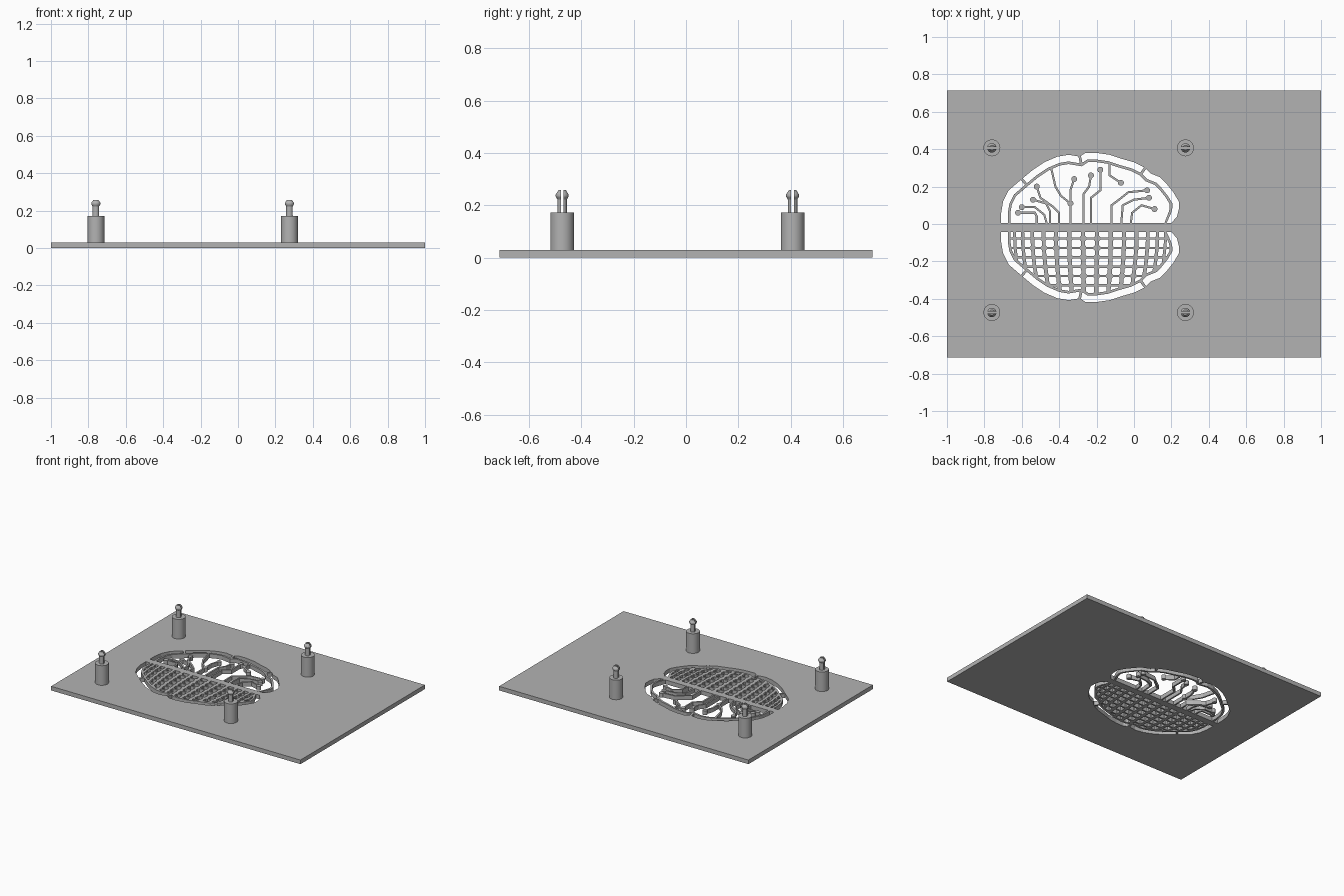
import bpy, bmesh, math, random
from mathutils import Vector

random.seed(3)
if "Cube" in bpy.data.objects:
    bpy.data.objects.remove(bpy.data.objects["Cube"])

grey = bpy.data.materials.new("plain_grey")
grey.use_nodes = True
grey.diffuse_color = (0.45, 0.45, 0.45, 1)
grey.node_tree.nodes["Principled BSDF"].inputs["Base Color"].default_value = (0.45, 0.45, 0.45, 1)

THICK = 0.035
PLATE_TOP = 0.03
EDGE = 0.005      # upper side of the cross bar
MIRROR = -0.037   # y -> MIRROR - y gives the lower half


def finish(name, bm):
    bmesh.ops.recalc_face_normals(bm, faces=bm.faces)
    mesh = bpy.data.meshes.new(name)
    bm.to_mesh(mesh)
    bm.free()
    mesh.materials.append(grey)
    ob = bpy.data.objects.new(name, mesh)
    bpy.context.collection.objects.link(ob)
    return ob


def prism(bm, pts, low, high):
    face = bm.faces.new([bm.verts.new((p[0], p[1], low)) for p in pts])
    moved = bmesh.ops.extrude_face_region(bm, geom=[face], use_keep_orig=True)["geom"]
    bmesh.ops.translate(bm, vec=(0, 0, high - low),
                        verts=[v for v in moved if isinstance(v, bmesh.types.BMVert)])


def offset(pts, dist):
    """Shift an open path to its right-hand side, mitring the corners."""
    out = []
    for i, p in enumerate(pts):
        a = (p - pts[i - 1]).normalized() if i else None
        b = (pts[i + 1] - p).normalized() if i < len(pts) - 1 else None
        a, b = a or b, b or a
        t = (a + b).normalized()
        out.append(p + Vector((t.y, -t.x)) * dist / max(0.6, t.dot(a)))
    return out


def band(bm, pts, width):
    prism(bm, offset(pts, width / 2) + offset(pts, -width / 2)[::-1], -0.1, 0.13)


def disc(bm, p, r, sides=12):
    prism(bm, [(p[0] + r * math.cos(math.tau * (k + .5) / sides),
                p[1] + r * math.sin(math.tau * (k + .5) / sides)) for k in range(sides)], -0.1, 0.13)


def subtract(ob, cutter):
    cutter.hide_render = True
    mod = ob.modifiers.new("cut", 'BOOLEAN')
    mod.operation, mod.solver, mod.use_self = 'DIFFERENCE', 'EXACT', True
    mod.object = cutter
    bpy.context.view_layer.objects.active = ob
    bpy.ops.object.modifier_apply(modifier=mod.name)
    bpy.data.objects.remove(cutter)


def path(coords):
    return [Vector(c) / 100 for c in coords]


def flip(pts):
    return [Vector((p.x, MIRROR - p.y)) for p in pts]


def same(pts):
    return pts


# Outline of the upper half, left to right
outline = path([(-71, .5), (-71, 6), (-70, 12), (-67, 18), (-60, 24), (-54, 29), (-48, 33),
                (-41, 36), (-35, 37), (-29, 36), (-26, 38), (-20, 38), (-13, 37), (-7, 35),
                (0, 33), (6, 30), (9, 27), (14, 25), (17, 22), (21, 17), (24, 12), (24, 8),
                (23, 4), (20, .5)])
slot_inner = offset(outline, THICK)
chamber = offset(outline, THICK + 0.014)
for line in (slot_inner, chamber):
    line[0].y = line[-1].y = EDGE

# Base plate
bm = bmesh.new()
prism(bm, [(-1, -.713), (1, -.713), (1, .713), (-1, .713)], 0, PLATE_TOP)
plate = finish("base_plate", bm)

# Outer slots, interrupted by small tabs
slots, tabs = bmesh.new(), bmesh.new()
outer, inner = offset(outline, -0.015), offset(outline, THICK + 0.012)
for side in (same, flip):
    prism(slots, side(outline + slot_inner[::-1]), -0.05, 0.08)
    for i in (4, 9, 15):
        band(tabs, side([outer[i], inner[i]]), 0.014)
slot_cutter = finish("slot_cutter", slots)
subtract(slot_cutter, finish("tab_keeper", tabs))
subtract(plate, slot_cutter)

# Upper chamber: branching traces ending in round pads
traces = [
    [(-62, 6), (-53, 6), (-52, 4), (-52, -2)],
    [(-60, 9), (-53, 9), (-48, 5), (-46, -2)],
    [(-54, 13), (-47, 11), (-45, 7), (-45, -2)],
    [(-52, 20), (-50, 14), (-43, 9), (-40, 6), (-40, -2)],
    [(-34, 11), (-34, 18), (-32, 24)],
    [(-23, 26), (-24, 20), (-27, 16), (-27, -2)],
    [(-18, 29), (-18, 18), (-23, 14), (-23, -2)],
    [(-7, 22), (-13, 26), (-13, 36)],
    [(7, 18), (-3, 17), (-8, 13), (-12, 10), (-12, -2)],
    [(8, 14), (0, 13), (-6, 10), (-7, -2)],
    [(11, 8), (4, 10), (-1, 6), (-2, -2)],
]
bm = bmesh.new()
for trace in map(path, traces):
    band(bm, trace, 0.011)
    disc(bm, trace[0], 0.016)
disc(bm, path([(-32, 24)])[0], 0.016)
band(bm, path([(-45, 33), (-42, 20), (-39, 15), (-34, 11)]), 0.011)
band(bm, path([(-34, 11), (-34, -2)]), 0.011)
keeper = finish("trace_keeper", bm)
bm = bmesh.new()
prism(bm, chamber, -0.05, 0.08)
cutter = finish("trace_chamber", bm)
subtract(cutter, keeper)
subtract(plate, cutter)


# Lower chamber: lattice whose columns crowd together towards the sides
def lattice_point(col, y):
    depth = (y + 0.04) / 0.35
    return Vector((-0.235 + 0.469 * math.sin(0.16 * col) * (1 - 0.14 * depth ** 2), y))


rows = [-0.078 - 0.05 * k for k in range(7)]
columns = [k + 0.5 for k in range(-8, 8)]
bm = bmesh.new()
for y in rows:
    band(bm, [Vector((-0.8, y)), Vector((0.3, y))], 0.012)
for col in columns:
    width = 0.023 * math.cos(0.125 * col)
    band(bm, [lattice_point(col, -0.02 - 0.1 * k) for k in range(5)], width)
    for y in rows:
        disc(bm, lattice_point(col, y), width * random.uniform(0.65, 0.85), 8)
keeper = finish("lattice_keeper", bm)
bm = bmesh.new()
prism(bm, flip(chamber), -0.05, 0.08)
cutter = finish("lattice_chamber", bm)
subtract(cutter, keeper)
subtract(plate, cutter)

# Standoff posts with split snap pins
profile = [(0, PLATE_TOP), (.045, PLATE_TOP), (.045, .172), (.018, .172), (.018, .222),
           (.025, .234), (.025, .241), (.014, .258), (0, .258)]
for x, x_name in ((-.76, "right"), (.275, "left")):
    for y, y_name in ((-.473, "front"), (.407, "back")):
        bm = bmesh.new()
        verts = [bm.verts.new((r, 0, z)) for r, z in profile]
        edges = [bm.edges.new(pair) for pair in zip(verts, verts[1:])]
        bmesh.ops.spin(bm, geom=verts + edges, axis=(0, 0, 1), cent=(0, 0, 0),
                       angle=math.tau, steps=32)
        bmesh.ops.remove_doubles(bm, verts=bm.verts, dist=0.0001)
        post = finish(f"{y_name}_{x_name}_post", bm)
        bm = bmesh.new()
        prism(bm, [(-.1, -.005), (.1, -.005), (.1, .005), (-.1, .005)], 0.173, 0.3)
        subtract(post, finish("split_cutter", bm))
        post.location = (x, y, 0)
        bpy.ops.object.select_all(action='DESELECT')
        post.select_set(True)
        bpy.context.view_layer.objects.active = post
        bpy.ops.object.shade_smooth_by_angle(angle=math.radians(30))
